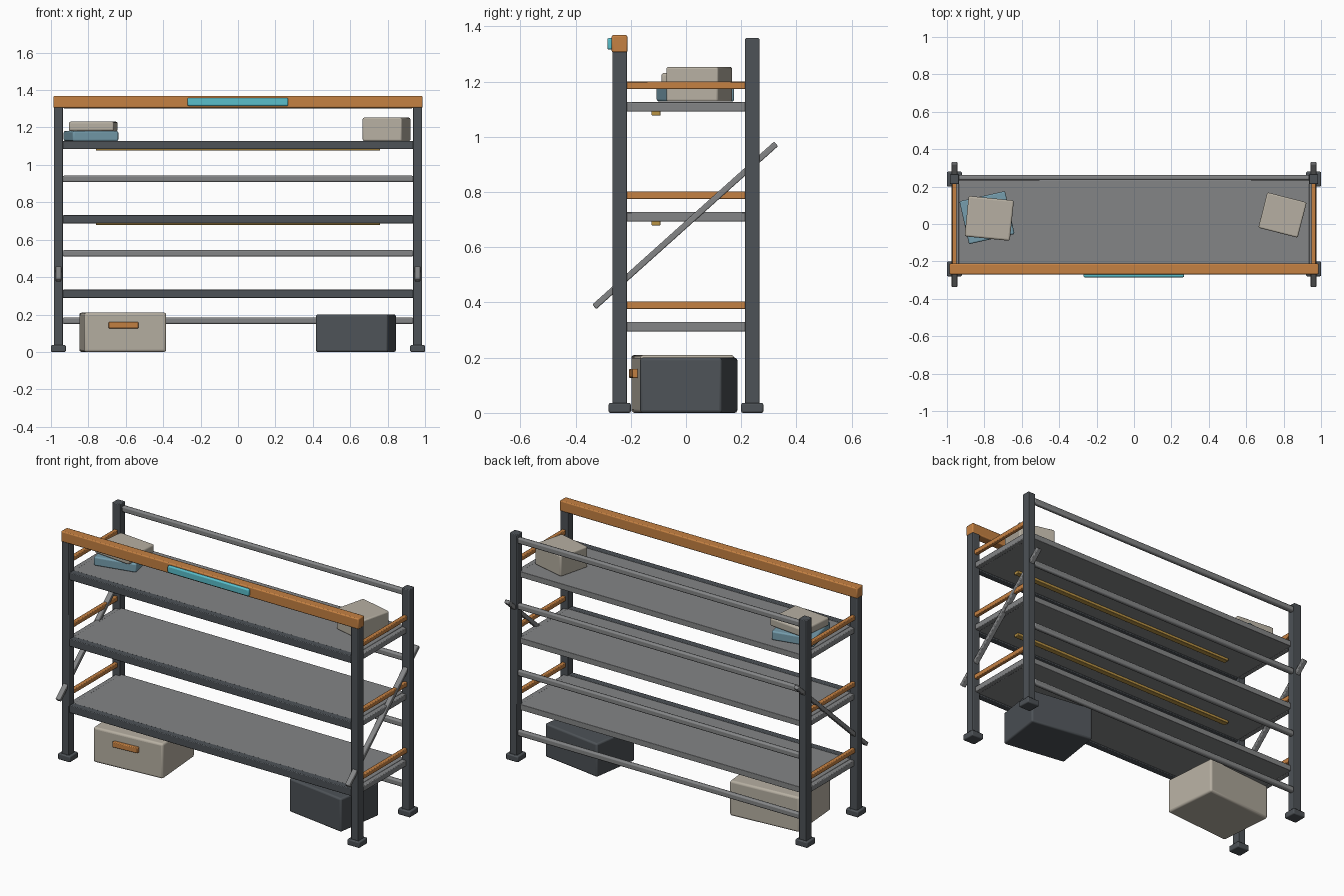
import bpy
from mathutils import Vector, Matrix

cube = bpy.data.objects.get("Cube")
if cube:
    bpy.data.objects.remove(cube, do_unlink=True)


def material(name, r, g, b):
    m = bpy.data.materials.new(name)
    m.use_nodes = True
    m.diffuse_color = (r, g, b, 1)
    node = m.node_tree.nodes["Principled BSDF"]
    node.inputs["Base Color"].default_value = (r, g, b, 1)
    node.inputs["Roughness"].default_value = 0.6
    return m


CHARCOAL = material("charcoal steel", 0.075, 0.085, 0.095)
GREY = material("grey steel", 0.23, 0.235, 0.24)
ORANGE = material("orange", 0.56, 0.22, 0.055)
CYAN = material("cyan", 0.10, 0.52, 0.60)
CREAM = material("cream", 0.47, 0.43, 0.36)
BLUE = material("dusty blue", 0.18, 0.34, 0.42)
AMBER = material("amber strip", 0.50, 0.30, 0.06)


def box(name, centre, size, mat, turn=0.0, bevel=0.004, segments=2):
    """Bevelled box; turn rotates it about z."""
    bpy.ops.mesh.primitive_cube_add(size=1)
    ob = bpy.context.object
    ob.name = name
    ob.data.transform(Matrix.Diagonal((*size, 1)))
    ob.location = centre
    ob.rotation_euler.z = turn
    ob.data.materials.append(mat)
    mod = ob.modifiers.new("soft edges", "BEVEL")
    mod.width, mod.segments = bevel, segments
    bpy.ops.object.shade_smooth_by_angle()
    return ob


def span(name, x, y, z, mat, **kw):
    """Box given by its (low, high) limits on each axis."""
    limits = (x, y, z)
    return box(name, [(a + b) / 2 for a, b in limits], [b - a for a, b in limits], mat, **kw)


POST_X, POST_Y = 0.96, 0.24
INNER_X, INNER_Y = 0.937, 0.215
SHELF_TOPS = (0.33, 0.728, 1.126)

# Posts, feet, side rungs and diagonal braces
for side, sx in (("left", 1), ("right", -1)):
    for end, sy, top in (("front", -1, 1.31), ("back", 1, 1.357)):
        x, y = sx * POST_X, sy * POST_Y
        span(f"{end}_{side}_post", (x - 0.025, x + 0.025), (y - 0.026, y + 0.026), (0.02, top), CHARCOAL)
        box(f"{end}_{side}_foot", (x, y, 0.018), (0.08, 0.08, 0.036), CHARCOAL, bevel=0.006)
    for i, top in enumerate(SHELF_TOPS):
        box(f"{side}_rung_{i}", (sx * POST_X, 0, top + 0.06), (0.024, 0.44, 0.027), ORANGE)
        box(f"{side}_shelf_bearer_{i}", (sx * 0.95, 0, top - 0.018), (0.03, 0.44, 0.034), GREY)
    low, high = Vector((sx * POST_X, -0.332, 0.384)), Vector((sx * POST_X, 0.326, 0.974))
    brace = box(f"{side}_diagonal_brace", (low + high) / 2, (0.022, 0.03, (high - low).length), GREY)
    brace.rotation_euler = (high - low).to_track_quat("Z", "X").to_euler()

# Shelves with front lips
for i, top in enumerate(SHELF_TOPS):
    span(f"shelf_{i}", (-INNER_X, INNER_X), (-0.225, 0.235), (top - 0.034, top), GREY, bevel=0.002)
    span(f"shelf_front_lip_{i}", (-INNER_X, INNER_X), (-0.26, -0.22), (top - 0.042, top + 0.003), CHARCOAL)

# Light strips under the upper two shelves
for i, top in enumerate(SHELF_TOPS[1:]):
    span(f"light_strip_{i}", (-0.76, 0.76), (-0.125, -0.092), (top - 0.049, top - 0.03), AMBER, bevel=0.003)

# Back rails
for i, z in enumerate((0.167, 0.527, 0.925, 1.32)):
    box(f"back_rail_{i}", (0, 0.248, z), (2 * INNER_X, 0.027, 0.035), GREY, bevel=0.008)

# Header beam with its accent panel
span("header_beam", (-0.987, 0.987), (-0.269, -0.212), (1.305, 1.368), ORANGE, bevel=0.006)
span("header_accent", (-0.27, 0.268), (-0.285, -0.265), (1.315, 1.358), CYAN, bevel=0.007)

# Storage boxes on the floor
BIN_TURN = 0.08
bin_centre = Vector((-0.616, -0.012, 0.105))
box("storage_bin", bin_centre, (0.44, 0.34, 0.21), CREAM, BIN_TURN, 0.012, 3)
handle_at = bin_centre + Matrix.Rotation(BIN_TURN, 3, "Z") @ Vector((-0.01, -0.173, 0.038))
box("bin_handle", handle_at, (0.16, 0.03, 0.033), ORANGE, BIN_TURN)
box("dark_bin", (0.63, 0.01, 0.1), (0.39, 0.3, 0.2), CHARCOAL, -0.15, 0.01, 3)

# Items on the top shelf
box("blue_case", (-0.786, 0.034, 1.154), (0.25, 0.235, 0.053), BLUE, 0.22, 0.008, 3)
box("cream_case", (-0.774, 0.03, 1.206), (0.243, 0.217, 0.05), CREAM, -0.1, 0.01, 3)
box("small_carton", (0.794, 0.048, 1.19), (0.217, 0.195, 0.125), CREAM, -0.25, 0.008, 3)
